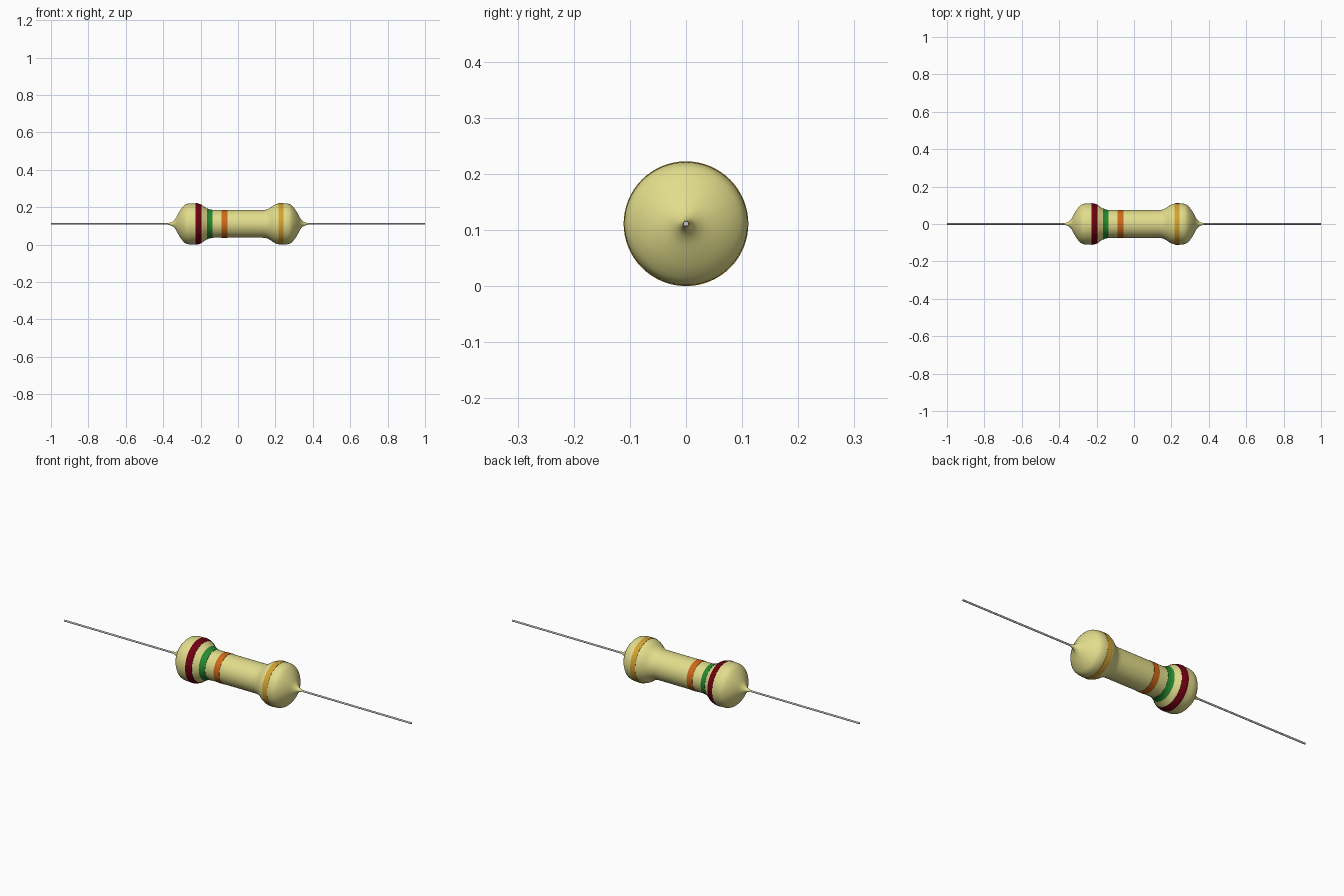
import bpy, bmesh, math

if "Cube" in bpy.data.objects:
    bpy.data.objects.remove(bpy.data.objects["Cube"])

AXIS_Z = 0.111
SEGMENTS = 64

# Half profile (x, radius): middle of the body out to the lead tip
HALF = [(0.0, 0.074), (0.13, 0.074), (0.15, 0.076), (0.17, 0.085), (0.20, 0.104),
        (0.225, 0.110), (0.255, 0.110), (0.278, 0.105), (0.300, 0.085),
        (0.318, 0.058), (0.335, 0.027), (0.352, 0.011), (0.375, 0.005)]


def slope(i):
    if i in (0, len(HALF) - 1):
        return 0.0
    (x0, r0), (x1, r1), (x2, r2) = HALF[i - 1:i + 2]
    a, b = (r1 - r0) / (x1 - x0), (r2 - r1) / (x2 - x1)
    return 2 * a * b / (a + b) if a * b > 0 else 0.0


def radius(x):
    """Smooth, mirrored body radius at position x."""
    x = min(abs(x), HALF[-1][0])
    i = max(k for k in range(len(HALF) - 1) if HALF[k][0] <= x)
    (x0, r0), (x1, r1) = HALF[i], HALF[i + 1]
    h = x1 - x0
    t = (x - x0) / h
    return (r0 * (1 + 2 * t) * (1 - t) ** 2 + r1 * t * t * (3 - 2 * t)
            + h * (slope(i) * t * (1 - t) ** 2 + slope(i + 1) * t * t * (t - 1)))


def material(name, color):
    mat = bpy.data.materials.new(name)
    mat.diffuse_color = (*color, 1)
    mat.use_nodes = True
    mat.node_tree.nodes["Principled BSDF"].inputs["Base Color"].default_value = mat.diffuse_color
    return mat


def lathe(name, profile, mat=None):
    """Revolve (x, radius) points around the lead axis and cap the ends."""
    bm = bmesh.new()
    rings = []
    for x, r in profile:
        angles = [2 * math.pi * k / SEGMENTS for k in range(SEGMENTS)]
        rings.append([bm.verts.new((x, r * math.cos(a), r * math.sin(a))) for a in angles])
    for a, b in zip(rings, rings[1:]):
        for k in range(SEGMENTS):
            n = (k + 1) % SEGMENTS
            bm.faces.new((a[k], a[n], b[n], b[k]))
    bm.faces.new(rings[0])
    bm.faces.new(rings[-1])
    bmesh.ops.recalc_face_normals(bm, faces=bm.faces)
    mesh = bpy.data.meshes.new(name)
    bm.to_mesh(mesh)
    bm.free()
    obj = bpy.data.objects.new(name, mesh)
    obj.location.z = AXIS_Z
    bpy.context.collection.objects.link(obj)
    if mat:
        mesh.materials.append(mat)
    bpy.ops.object.select_all(action='DESELECT')
    obj.select_set(True)
    bpy.context.view_layer.objects.active = obj
    bpy.ops.object.shade_smooth_by_angle(angle=math.radians(40))
    return obj


# Body with bulged ends tapering onto the lead
steps = 3
half = [x0 + (x1 - x0) * k / steps
        for (x0, _), (x1, _) in zip(HALF, HALF[1:]) for k in range(steps)] + [HALF[-1][0]]
xs = [-x for x in reversed(half[1:])] + half
lathe("body", [(x, radius(x)) for x in xs], material("body_cream", (0.76, 0.72, 0.26)))

# Painted colour bands hugging the body surface
BANDS = [("red_band", -0.227, -0.195, (0.16, 0.0, 0.006)),
         ("green_band", -0.167, -0.137, (0.02, 0.26, 0.03)),
         ("orange_band", -0.088, -0.056, (0.62, 0.14, 0.01)),
         ("gold_band", 0.217, 0.244, (0.66, 0.36, 0.03))]
for name, x0, x1, color in BANDS:
    pts = [x0 + (x1 - x0) * k / 8 for k in range(9)]
    lathe(name, [(x, radius(x) + 0.0012) for x in pts], material(name, color))

# Wire leads
for name, side in (("lead_left", -1), ("lead_right", 1)):
    lathe(name, [(side * 0.36, 0.0045), (side * 1.0, 0.0045)])
